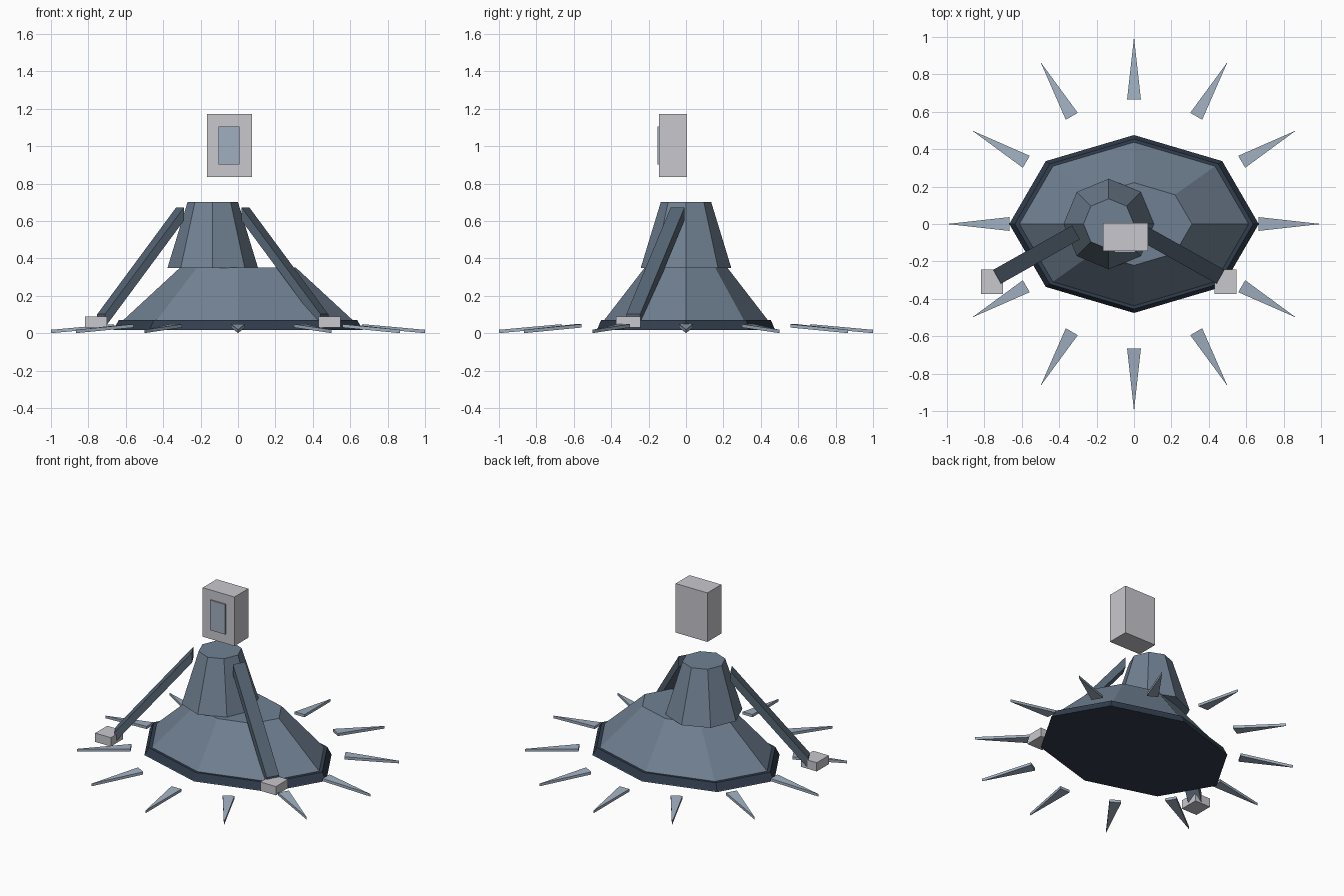
import bpy, bmesh, math
from mathutils import Vector, Matrix

if "Cube" in bpy.data.objects:
    bpy.data.objects.remove(bpy.data.objects["Cube"])


def make_material(name, rgb):
    """Flat material from 0-255 display values."""
    col = [((c / 255 + 0.055) / 1.055) ** 2.4 for c in rgb] + [1.0]
    mat = bpy.data.materials.new(name)
    mat.use_nodes = True
    mat.diffuse_color = col
    mat.node_tree.nodes["Principled BSDF"].inputs["Base Color"].default_value = col
    return mat


slate = make_material("slate_blue", (112, 128, 146))
dark = make_material("dark_navy", (50, 62, 78))
steel = make_material("steel_blue", (86, 101, 116))
pale = make_material("pale_blue", (160, 175, 192))
grey = make_material("light_grey", (200, 200, 206))


def finish(name, bm, mat):
    bmesh.ops.recalc_face_normals(bm, faces=bm.faces)
    mesh = bpy.data.meshes.new(name)
    bm.to_mesh(mesh)
    bm.free()
    mesh.materials.append(mat)
    obj = bpy.data.objects.new(name, mesh)
    bpy.context.collection.objects.link(obj)
    return obj


def box(name, centre, size, mat):
    bm = bmesh.new()
    bmesh.ops.create_cube(bm, size=1)
    bmesh.ops.transform(bm, verts=bm.verts,
                        matrix=Matrix.Translation(centre) @ Matrix.Diagonal((*size, 1)))
    return finish(name, bm, mat)


def octagon_frustum(name, x, z0, z1, r0, r1, mat, squash=1.0):
    """Eight-sided frustum, optionally squashed in y."""
    bm = bmesh.new()
    bmesh.ops.create_cone(bm, cap_ends=True, segments=8, radius1=r0, radius2=r1, depth=z1 - z0)
    bmesh.ops.transform(bm, verts=bm.verts,
                        matrix=Matrix.Translation((x, 0, (z0 + z1) / 2))
                        @ Matrix.Diagonal((1, squash, 1, 1)))
    return finish(name, bm, mat)


def beam(name, start, end, width, height, mat):
    """Sloping beam whose end faces stay vertical."""
    start, end = Vector(start), Vector(end)
    run = end - start
    side = Vector((-run.y, run.x, 0)).normalized() * width / 2
    up = Vector((0, 0, height / 2))
    bm = bmesh.new()
    rings = [[bm.verts.new(p + s * side + u * up)
              for s, u in ((-1, -1), (1, -1), (1, 1), (-1, 1))] for p in (start, end)]
    for ring in rings:
        bm.faces.new(ring)
    for i in range(4):
        j = (i + 1) % 4
        bm.faces.new((rings[0][i], rings[0][j], rings[1][j], rings[1][i]))
    return finish(name, bm, mat)


def spike(name, angle):
    """Thin wedge pointing outward and slightly downward."""
    bm = bmesh.new()
    outline = ((0.665, -0.037, 0.03), (1.0, 0, 0), (0.665, 0.037, 0.03))
    base = bm.faces.new([bm.verts.new(p) for p in outline])
    ext = bmesh.ops.extrude_face_region(bm, geom=[base], use_keep_orig=True)
    top = [g for g in ext["geom"] if isinstance(g, bmesh.types.BMVert)]
    bmesh.ops.translate(bm, verts=top, vec=(0, 0, 0.018))
    bmesh.ops.rotate(bm, verts=bm.verts, matrix=Matrix.Rotation(angle, 3, "Z"))
    return finish(name, bm, pale)


# Squashed skirt and body
SQUASH = 0.713
octagon_frustum("skirt", 0, 0.018, 0.07, 0.667, 0.637, dark, SQUASH)
octagon_frustum("body", 0, 0.022, 0.35, 0.665, 0.31, slate, SQUASH)

# Offset neck
NECK_X = -0.135
octagon_frustum("neck", NECK_X, 0.349, 0.70, 0.242, 0.135, slate)

# Floating head with its face panel
box("head", (-0.046, -0.069, 1.003), (0.24, 0.15, 0.335), grey)
box("face_panel", (-0.048, -0.1485, 1.003), (0.113, 0.0095, 0.205), pale)

# Arms and hands mirrored about the neck
for label, s in (("right", -1), ("left", 1)):
    beam(label + "_arm", (NECK_X + s * 0.175, -0.045, 0.637),
         (NECK_X + s * 0.597, -0.282, 0.066), 0.085, 0.07, steel)
    box(label + "_hand", (NECK_X + s * 0.624, -0.308, 0.06), (0.118, 0.13, 0.06), grey)

# Ring of ground spikes
for i in range(12):
    spike(f"spike_{i + 1}", i * math.tau / 12)
